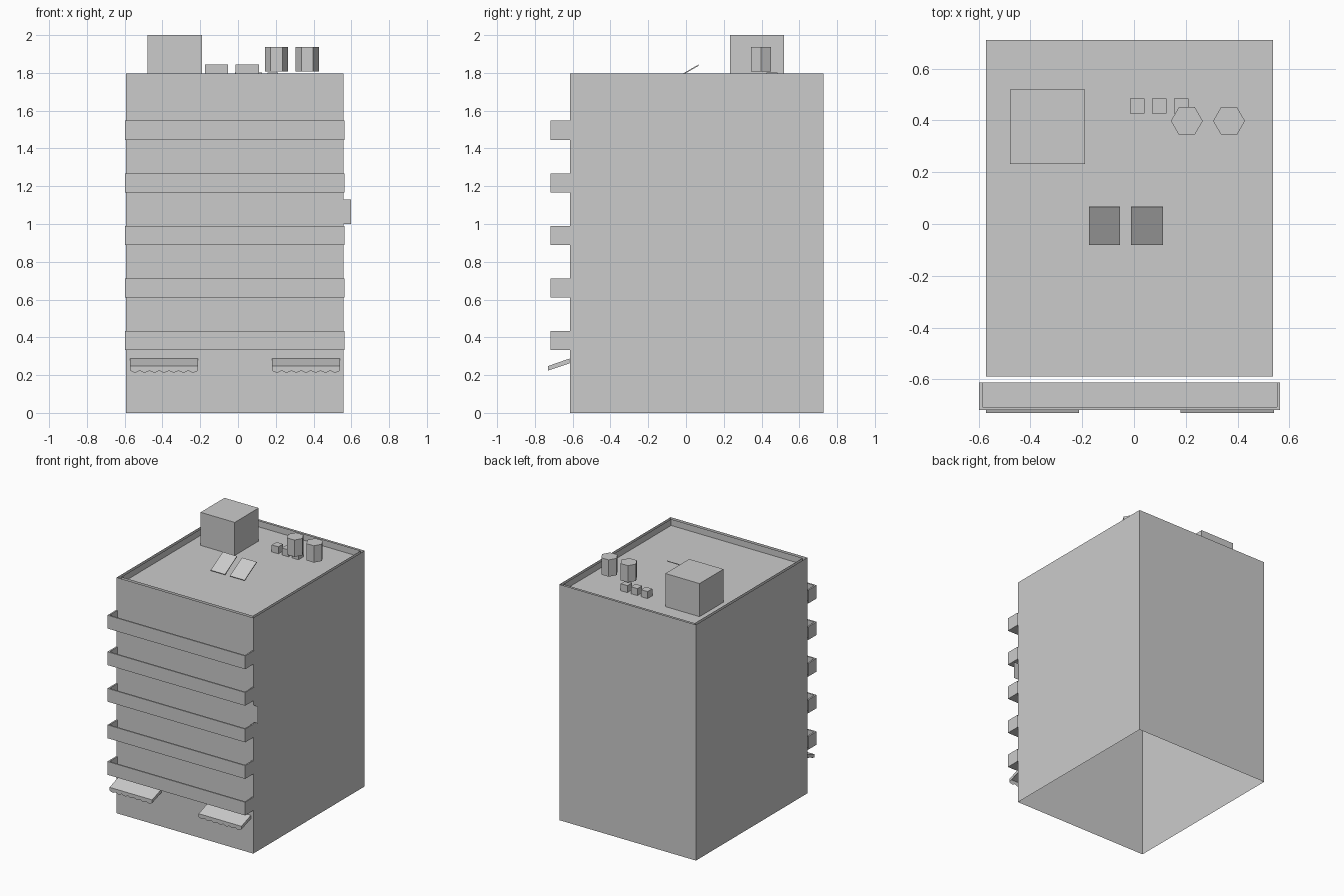
import bpy, math

if "Cube" in bpy.data.objects:
    bpy.data.objects.remove(bpy.data.objects["Cube"])

grey = bpy.data.materials.new("plain grey")
grey.diffuse_color = (0.6, 0.6, 0.6, 1)
grey.use_nodes = True
grey.node_tree.nodes["Principled BSDF"].inputs["Base Color"].default_value = grey.diffuse_color


def make(name, verts, faces):
    mesh = bpy.data.meshes.new(name)
    mesh.from_pydata(verts, [], faces)
    mesh.materials.append(grey)
    ob = bpy.data.objects.new(name, mesh)
    bpy.context.collection.objects.link(ob)
    return ob


def rect(x0, x1, y0, y1, z):
    return [(x0, y0, z), (x1, y0, z), (x1, y1, z), (x0, y1, z)]


SIDES = [(i, (i + 1) % 4, (i + 1) % 4 + 4, i + 4) for i in range(4)]
INNER_SIDES = [f[::-1] for f in SIDES]


def box(name, x0, x1, y0, y1, z0, z1):
    return make(name, rect(x0, x1, y0, y1, z0) + rect(x0, x1, y0, y1, z1),
                SIDES + [(3, 2, 1, 0), (4, 5, 6, 7)])


X0, X1, Y0, Y1 = -0.593, 0.558, -0.613, 0.727
ROOF, TOP = 1.748, 1.796

# outer walls, open at the bottom and along the rim
make("outer_walls", rect(X0, X1, Y0, Y1, 0) + rect(X0, X1, Y0, Y1, TOP), SIDES)

# sunken roof deck with the inner side of the parapet
deck = (-0.571, 0.537, -0.588, 0.71)
make("roof_deck", rect(*deck, ROOF) + rect(*deck, TOP), INNER_SIDES + [(0, 1, 2, 3)])

# long hollow balconies, one per floor
for i in range(5):
    z0 = 0.332 + 0.2785 * i
    z1 = z0 + 0.101
    ox0, ox1, oy = -0.598, 0.563, -0.718
    ix0, ix1, iy = -0.586, 0.553, -0.707
    zf = z0 + 0.01
    outline = [(ox0, Y0), (ox0, oy), (ox1, oy), (ox1, Y0)]
    inline = [(ix0, Y0), (ix0, iy), (ix1, iy), (ix1, Y0)]
    v = [(x, y, z0) for x, y in outline] + [(x, y, z1) for x, y in outline]
    v += [(x, y, z1) for x, y in inline] + [(x, y, zf) for x, y in inline]
    f = [(3, 2, 1, 0), (12, 13, 14, 15)]
    for ring in (0, 4, 8):
        f += [(ring + k, ring + k + 1, ring + k + 5, ring + k + 4) for k in range(3)]
    make(f"balcony_{i + 1}", v, f)

# sloping awnings with a scalloped front edge
N, SCALLOPS = 56, 7
for name, x0, x1 in (("left_awning", -0.571, -0.212), ("right_awning", 0.18, 0.54)):
    yb, yf, zb, zf = -0.616, -0.73, 0.288, 0.248
    v = [(x0, yb, zb), (x1, yb, zb), (x0, yb, zb - 0.026), (x1, yb, zb - 0.026)]
    for k in range(N + 1):
        x = x0 + (x1 - x0) * k / N
        drop = 0.024 + 0.010 * abs(math.sin(math.pi * SCALLOPS * k / N))
        v += [(x, yf, zf), (x, yf, zf - drop)]
    last = 4 + 2 * N
    f = [(0, 4, last, 1), (0, 2, 5, 4), (1, last, last + 1, 3)]
    f += [(4 + 2 * k, 5 + 2 * k, 7 + 2 * k, 6 + 2 * k) for k in range(N)]
    make(name, v, f)

# flat plate sticking out at the front right corner
make("side_plate", [(X1, -0.61, 1.0), (0.597, -0.61, 1.0),
                    (0.597, -0.61, 1.13), (X1, -0.61, 1.13)], [(0, 1, 2, 3)])

# stair house on the roof
box("stair_house", -0.478, -0.19, 0.232, 0.52, ROOF, 2.0)

# small vent boxes
for i in range(3):
    x = -0.015 + 0.085 * i
    box(f"vent_box_{i + 1}", x, x + 0.056, 0.427, 0.484, ROOF, 1.801)

# six-sided tanks
for i, cx in enumerate((0.204, 0.367)):
    pts = [(cx + 0.0615 * math.cos(math.pi * k / 3),
            0.398 + 0.0615 * math.sin(math.pi * k / 3)) for k in range(6)]
    v = [(x, y, z) for z in (1.808, 1.936) for x, y in pts]
    f = [(k, (k + 1) % 6, (k + 1) % 6 + 6, k + 6) for k in range(6)]
    make(f"tank_{i + 1}", v, f + [tuple(range(5, -1, -1)), tuple(range(6, 12))])

# tilted solar panels
for i, (x0, x1) in enumerate(((-0.174, -0.054), (-0.012, 0.112))):
    ob = box(f"solar_panel_{i + 1}", x0, x1, -0.084, 0.084, -0.003, 0.003)
    ob.location = (0, -0.006, 1.799)
    ob.rotation_euler = (math.radians(30), 0, 0)
